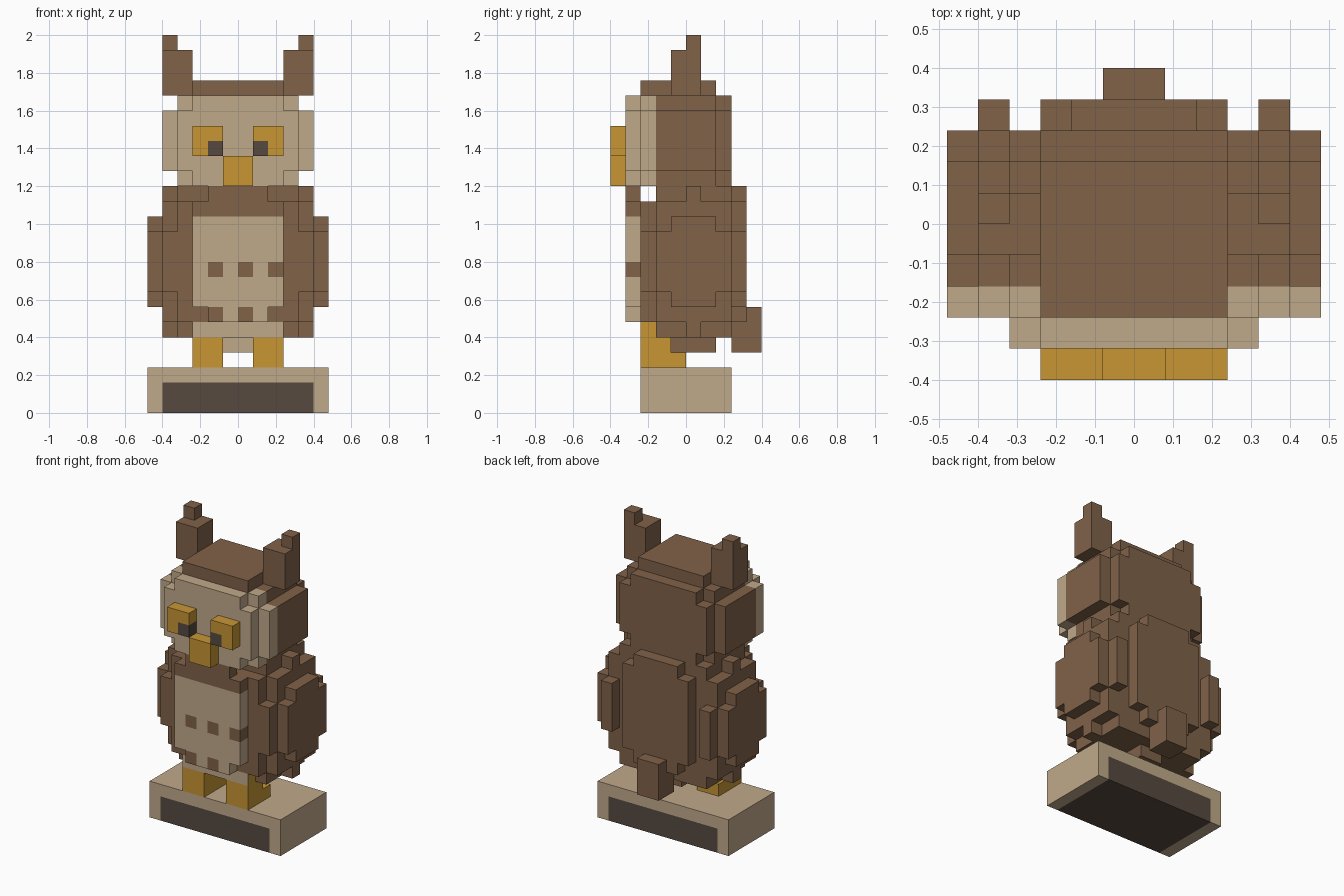
import bpy
import bmesh
from itertools import product
from mathutils import Vector

UNIT = 0.08      # edge of one block
cells = {}       # block position -> (part, colour)
face_paint = {}  # (block position, direction) -> colour
LEFT, RIGHT, FRONT = (1, 0, 0), (-1, 0, 0), (0, -1, 0)

cube = bpy.data.objects.get("Cube")
if cube:
    bpy.data.objects.remove(cube, do_unlink=True)


def make_material(name, srgb):
    rgba = [((c / 255 + 0.055) / 1.055) ** 2.4 for c in srgb] + [1.0]
    mat = bpy.data.materials.new(name)
    mat.use_nodes = True
    mat.diffuse_color = rgba
    bsdf = next(n for n in mat.node_tree.nodes if n.type == 'BSDF_PRINCIPLED')
    bsdf.inputs["Base Color"].default_value = rgba
    bsdf.inputs["Roughness"].default_value = 0.9
    return mat


palette = {
    "brown": make_material("feather_brown", (128, 98, 73)),
    "tan": make_material("pale_tan", (192, 170, 138)),
    "gold": make_material("gold", (200, 150, 52)),
    "dark": make_material("dark_brown", (87, 74, 64)),
}
slots = list(palette)


def span(x, y, z):
    return product(range(*x), range(*y), range(*z))


def fill(part, colour, x, y, z):
    """Fill a box of blocks; later boxes repaint earlier ones."""
    for c in span(x, y, z):
        cells[c] = (part, colour)


def fill_pair(part, colour, x, y, z):
    """Fill a box and its mirror image across x."""
    fill("left_" + part, colour, x, y, z)
    fill("right_" + part, colour, (-x[1], -x[0]), y, z)


def paint(colour, direction, x, y, z):
    for c in span(x, y, z):
        face_paint[c, direction] = colour


def build(part):
    """Turn the exposed sides of a part's blocks into clean flat faces."""
    bm = bmesh.new()
    verts = {}

    def vert(p):
        key = tuple(round(v) for v in p)
        if key not in verts:
            verts[key] = bm.verts.new(Vector(key) * UNIT)
        return verts[key]

    for pos, (owner, colour) in cells.items():
        if owner != part:
            continue
        for axis, sign in product(range(3), (-1, 1)):
            n = Vector((0, 0, 0))
            n[axis] = sign
            direction = tuple(int(v) for v in n)
            if tuple(a + b for a, b in zip(pos, direction)) in cells:
                continue
            u = Vector((0, 0, 0))
            u[(axis + 1) % 3] = 0.5
            w = n.cross(u)
            mid = Vector(pos) + Vector((0.5, 0.5, 0.5)) + n * 0.5
            face = bm.faces.new([vert(mid + d) for d in (-u - w, u - w, u + w, w - u)])
            face.material_index = slots.index(face_paint.get((pos, direction), colour))
    bmesh.ops.dissolve_limit(bm, angle_limit=0.01, verts=bm.verts[:],
                             edges=bm.edges[:], delimit={'MATERIAL'})
    mesh = bpy.data.meshes.new(part)
    for mat in palette.values():
        mesh.materials.append(mat)
    bm.to_mesh(mesh)
    bm.free()
    bpy.context.collection.objects.link(bpy.data.objects.new(part, mesh))


# Plinth with a dark core showing at front, back and underside
fill("plinth", "tan", (-6, 6), (-3, 3), (0, 3))
fill("plinth", "dark", (-5, 5), (-3, 3), (0, 2))

# Body core, rounded off in steps, with front and back plates
fill("body", "brown", (-4, 4), (-2, 3), (5, 15))
fill("body", "brown", (-4, 4), (-3, 3), (6, 14))
fill("body", "brown", (-1, 1), (-1, 2), (4, 5))
for y in ((-4, -3), (3, 4)):
    fill("body", "brown", (-2, 2), y, (6, 15))
    fill("body", "brown", (-3, 3), y, (7, 14))
paint("tan", FRONT, (-1, 1), (-1, 0), (4, 5))

# Pale belly with feather spots
fill("body", "tan", (-3, 3), (-4, -3), (7, 13))
fill("body", "tan", (-2, 2), (-4, -3), (6, 7))
fill("body", "tan", (-3, 3), (-3, -2), (5, 6))
for x, z in ((-2, 9), (0, 9), (2, 9), (-2, 6), (0, 6)):
    fill("body", "brown", (x, x + 1), (-4, -3), (z, z + 1))

# Legs, deeper at the foot
fill_pair("leg", "gold", (1, 3), (-3, 0), (3, 4))
fill_pair("leg", "gold", (1, 3), (-3, -1), (4, 5))
paint("gold", LEFT, (2, 3), (-3, -2), (5, 6))
paint("gold", RIGHT, (-3, -2), (-3, -2), (5, 6))

# Wings
fill_pair("wing", "brown", (4, 5), (0, 1), (5, 15))
fill_pair("wing", "brown", (4, 5), (-2, 3), (6, 14))
fill_pair("wing", "brown", (4, 5), (-3, 4), (8, 12))
fill_pair("wing", "brown", (5, 6), (-1, 2), (7, 13))
fill_pair("wing", "brown", (5, 6), (-2, 3), (8, 12))

# Tail
fill("tail", "brown", (-1, 1), (3, 5), (4, 7))

# Head, pale in front and brown behind
fill("head", "brown", (-4, 4), (-3, 2), (15, 21))
fill("head", "brown", (-5, 5), (-3, 2), (16, 20))
for y in ((-4, -3), (2, 3)):
    fill("head", "brown", (-3, 3), y, (15, 21))
    fill("head", "brown", (-4, 4), y, (16, 20))
for c in list(cells):
    if cells[c][0] == "head" and c[1] < -2:
        cells[c] = ("head", "tan")
for c in list(cells):
    if cells[c][0] == "head" and c[1] == -3:
        cells[c] = ("head", "tan")
fill("crown", "brown", (-3, 3), (-3, 2), (21, 22))

# Ear tufts
fill_pair("ear", "brown", (3, 5), (-1, 1), (21, 24))
fill_pair("ear", "brown", (4, 5), (0, 1), (24, 25))

# Eyes with inner pupils, and beak
fill_pair("eye", "gold", (1, 3), (-5, -4), (17, 19))
fill_pair("eye", "dark", (1, 2), (-5, -4), (17, 18))
fill("beak", "gold", (-1, 1), (-5, -4), (15, 17))

for name in sorted({owner for owner, _ in cells.values()}):
    build(name)
